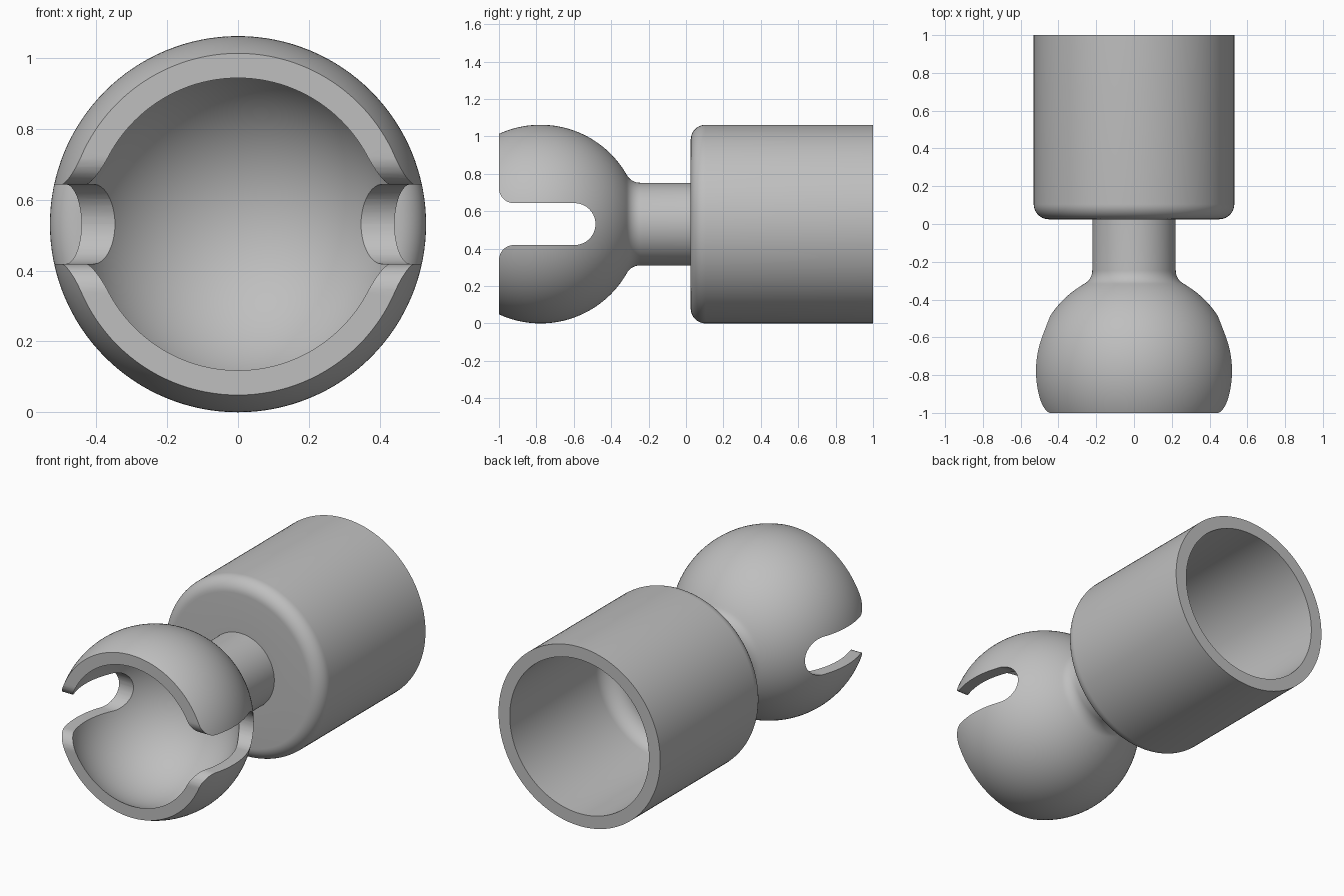
import bpy, bmesh
from math import sin, cos, pi, radians, sqrt, atan2, acos
from mathutils import Vector

cube = bpy.data.objects.get("Cube")
if cube:
    bpy.data.objects.remove(cube, do_unlink=True)

AXIS_Z = 0.531      # height of the long axis
R = 0.531           # outer radius of ball and sleeve
BALL_Y = -0.778
NECK_R = 0.221
FILLET = 0.08
BORE_R = 0.457
SLOT_H = 0.112      # half height of the slot

grey = bpy.data.materials.new("plain grey")
grey.use_nodes = True
colour = (0.52, 0.52, 0.52, 1)
grey.diffuse_color = colour
grey.node_tree.nodes["Principled BSDF"].inputs["Base Color"].default_value = colour


def arc(cx, cy, r, a0, a1, n):
    """Points on an arc from angle a0 to a1."""
    return [(cx + r * cos(a0 + (a1 - a0) * i / n),
             cy + r * sin(a0 + (a1 - a0) * i / n)) for i in range(n + 1)]


def make_object(name, bm):
    bmesh.ops.recalc_face_normals(bm, faces=bm.faces)
    mesh = bpy.data.meshes.new(name)
    bm.to_mesh(mesh)
    bm.free()
    mesh.materials.append(grey)
    obj = bpy.data.objects.new(name, mesh)
    bpy.context.collection.objects.link(obj)
    return obj


# Profile as (y, radius): socket cavity, ball, neck, sleeve, bore
cav_y, cav_r = -0.79, 0.463
mouth = -1.0
profile = arc(cav_y, 0, cav_r, 0, acos((mouth - cav_y) / cav_r), 40)
neck_dy = sqrt((R + FILLET) ** 2 - (NECK_R + FILLET) ** 2)
blend = atan2(NECK_R + FILLET, neck_dy)
profile += arc(BALL_Y, 0, R, acos((mouth - BALL_Y) / R), blend, 48)
profile += arc(BALL_Y + neck_dy, NECK_R + FILLET, FILLET, pi + blend, 1.5 * pi, 10)[1:]
base = 0.025
profile += [(base, NECK_R)]
profile += arc(base + FILLET, R - FILLET, FILLET, pi, pi / 2, 10)
profile += [(1, R), (1, BORE_R)]
floor, inner = 0.095, 0.1
profile += arc(floor + inner, BORE_R - inner, inner, pi / 2, pi, 10)
profile += [(floor, 0)]

bm = bmesh.new()
verts = [bm.verts.new((r, y, AXIS_Z)) for y, r in profile]
edges = [bm.edges.new(pair) for pair in zip(verts, verts[1:])]
bmesh.ops.spin(bm, geom=verts + edges, cent=(0, 0, AXIS_Z), axis=(0, 1, 0),
               angle=2 * pi, steps=128)
bmesh.ops.remove_doubles(bm, verts=bm.verts, dist=0.0002)
body = make_object("socket_and_sleeve", bm)

# Slot cutter: round inner end, flared mouth
lip = 0.08
upper = [(-1.2, SLOT_H + lip)]
upper += arc(mouth + lip, SLOT_H + lip, lip, pi, 1.5 * pi, 12)
end = arc(-0.484 - SLOT_H, 0, SLOT_H, pi / 2, -pi / 2, 32)
outline = upper + end + [(y, -z) for y, z in reversed(upper)]
bm = bmesh.new()
face = bm.faces.new([bm.verts.new((-0.8, y, AXIS_Z + z)) for y, z in outline])
side = bmesh.ops.extrude_face_region(bm, geom=[face])
bmesh.ops.translate(bm, vec=Vector((1.6, 0, 0)),
                    verts=[g for g in side["geom"] if isinstance(g, bmesh.types.BMVert)])
cutter = make_object("slot_cutter", bm)
cutter.hide_render = True

# Cut the slot and keep the result as plain mesh
cut = body.modifiers.new("slot", "BOOLEAN")
cut.operation = "DIFFERENCE"
cut.solver = "EXACT"
cut.object = cutter
bpy.context.view_layer.update()
result = bpy.data.meshes.new_from_object(
    body.evaluated_get(bpy.context.evaluated_depsgraph_get()))
body.modifiers.clear()
body.data = result
bpy.data.objects.remove(cutter, do_unlink=True)

# Smooth shading with sharp rims
bpy.ops.object.select_all(action="DESELECT")
body.select_set(True)
bpy.context.view_layer.objects.active = body
bpy.ops.object.shade_smooth_by_angle(angle=radians(30))
